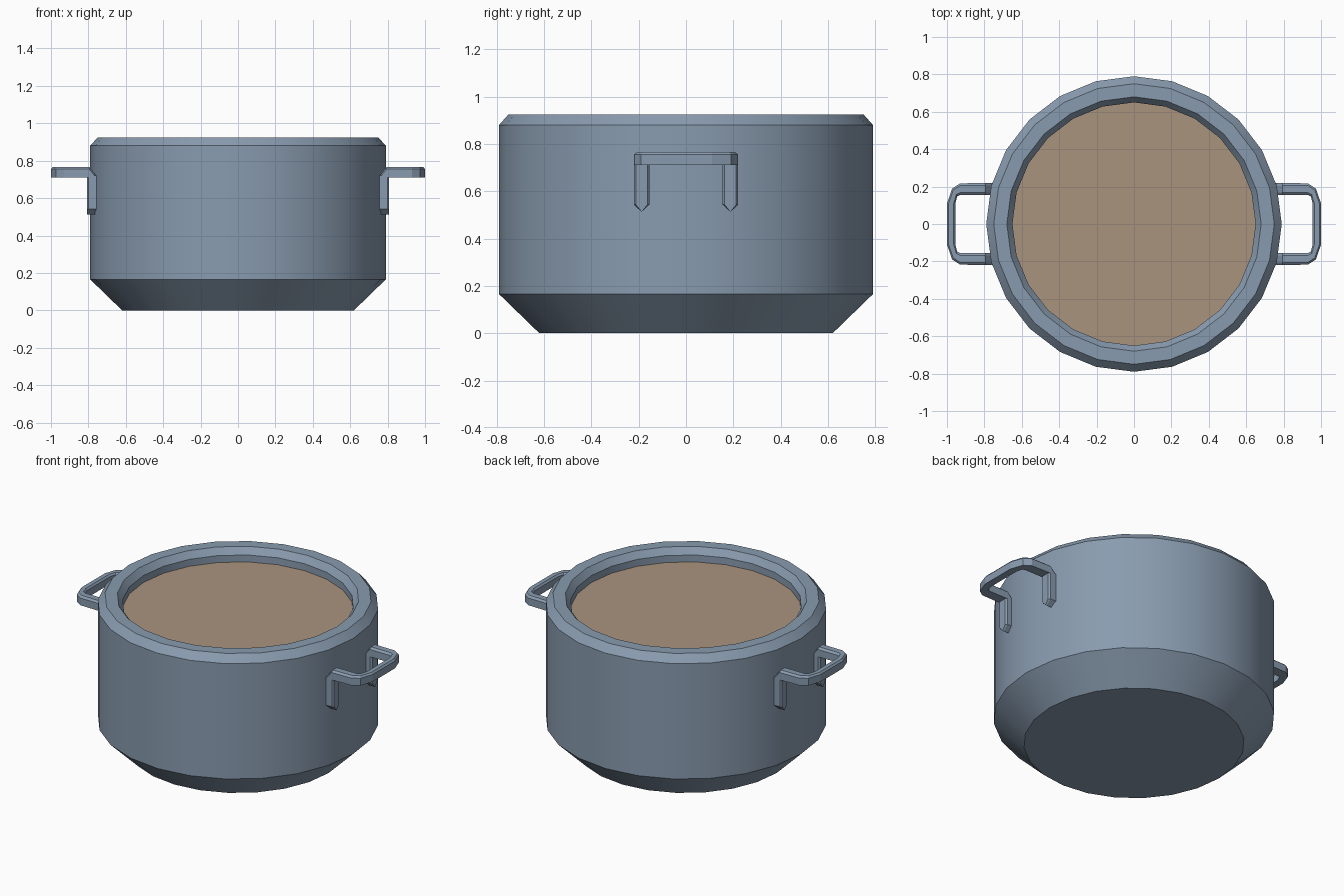
import bpy, bmesh, math

if "Cube" in bpy.data.objects:
    bpy.data.objects.remove(bpy.data.objects["Cube"])

SIDES = 24


def material(name, color):
    mat = bpy.data.materials.new(name)
    mat.diffuse_color = (*color, 1)
    mat.use_nodes = True
    mat.node_tree.nodes["Principled BSDF"].inputs["Base Color"].default_value = mat.diffuse_color
    return mat


steel = material("blue_grey_metal", (0.25, 0.33, 0.43))
brown = material("soup_brown", (0.40, 0.295, 0.21))


def make_object(name, bm, mat, smooth=False):
    bmesh.ops.recalc_face_normals(bm, faces=bm.faces)
    mesh = bpy.data.meshes.new(name)
    bm.to_mesh(mesh)
    bm.free()
    mesh.materials.append(mat)
    obj = bpy.data.objects.new(name, mesh)
    bpy.context.collection.objects.link(obj)
    if smooth:
        mesh.shade_smooth()
        mesh.set_sharp_from_angle(angle=math.radians(30))
    return obj


def loft(bm, rings):
    """Skin a list of point rings and cap both ends."""
    loops = [[bm.verts.new(p) for p in ring] for ring in rings]
    n = len(loops[0])
    for a, b in zip(loops, loops[1:]):
        for i in range(n):
            j = (i + 1) % n
            bm.faces.new((a[i], a[j], b[j], b[i]))
    bm.faces.new(loops[0])
    bm.faces.new(loops[-1])


def circle(r, z):
    return [(r * math.cos(2 * math.pi * i / SIDES),
             r * math.sin(2 * math.pi * i / SIDES), z) for i in range(SIDES)]


# pot body: chamfered base, straight wall, bevelled rim, inner lip and floor
profile = [(0.62, 0), (0.79, 0.165), (0.79, 0.88), (0.75, 0.925),
           (0.68, 0.925), (0.65, 0.885), (0.65, 0.80)]
bm = bmesh.new()
loft(bm, [circle(r, z) for r, z in profile])
make_object("pot_body", bm, steel, smooth=True)

# contents: flat brown surface just below the rim
bm = bmesh.new()
bm.faces.new([bm.verts.new(p) for p in circle(0.65, 0.842)])
make_object("soup_surface", bm, brown)


# handle grip: half plan of (outer, inner, drop) points, mirrored across y
half = [((0.755, 0.22), (0.755, 0.155), 0.05),
        ((0.795, 0.22), (0.795, 0.155), 0),
        ((0.93, 0.217), (0.93, 0.155), 0),
        ((0.972, 0.19), (0.945, 0.148), 0),
        ((1.00, 0.11), (0.955, 0.11), 0)]
plan = half + [((ox, -oy), (ix, -iy), d)
               for (ox, oy), (ix, iy), d in reversed(half)]


def section(outer, inner, drop):
    def at(t, z):
        return (outer[0] + (inner[0] - outer[0]) * t,
                outer[1] + (inner[1] - outer[1]) * t, z - drop)
    return [at(0, 0.71), at(0, 0.755), at(0.2, 0.766), at(0.8, 0.766),
            at(1, 0.755), at(1, 0.71)]


# handle leg: pointed strap lying against the pot wall
leg_shape = [(0.155, 0.72), (0.155, 0.543), (0.188, 0.513),
             (0.22, 0.543), (0.22, 0.72)]


def build_handle(name, side):
    bm = bmesh.new()
    loft(bm, [section(*p) for p in plan])
    for s in (1, -1):
        def ring(x, inset):
            return [(x, s * (0.1875 + (y - 0.1875) * (1 - inset)), z)
                    for y, z in leg_shape]
        loft(bm, [ring(0.75, 0), ring(0.798, 0), ring(0.808, 0.25)])
    for v in bm.verts:
        v.co.x *= side
    make_object(name, bm, steel)


build_handle("right_handle", 1)
build_handle("left_handle", -1)
